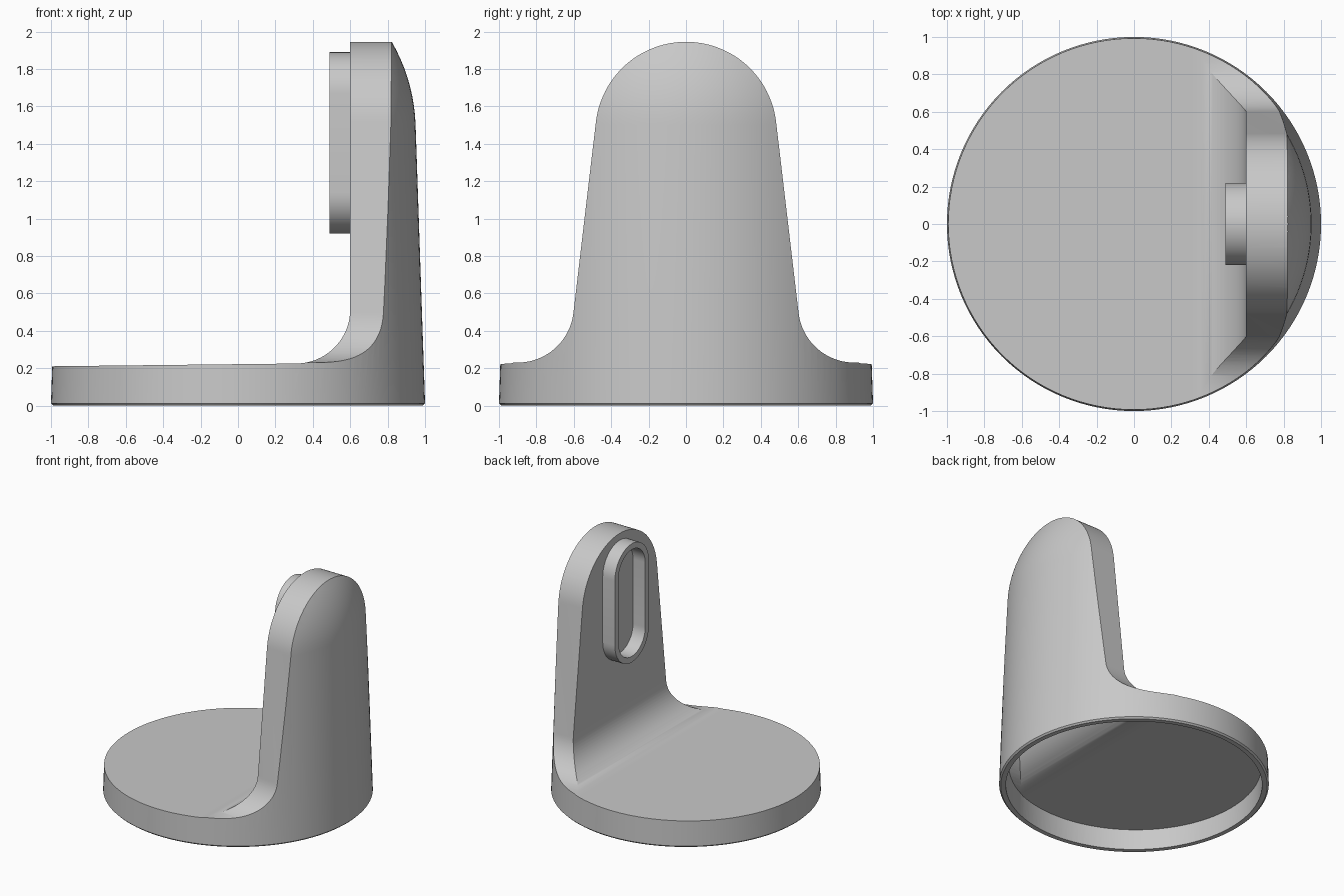
import bpy, bmesh
from math import sin, cos, pi, radians
from mathutils import Vector

cube = bpy.data.objects.get("Cube")
if cube:
    bpy.data.objects.remove(cube, do_unlink=True)

grey = bpy.data.materials.new("light grey")
grey.use_nodes = True
grey.diffuse_color = (0.58, 0.58, 0.58, 1)
grey.node_tree.nodes["Principled BSDF"].inputs["Base Color"].default_value = (0.58, 0.58, 0.58, 1)


def to_object(name, bm):
    bmesh.ops.recalc_face_normals(bm, faces=bm.faces)
    mesh = bpy.data.meshes.new(name)
    bm.to_mesh(mesh)
    bm.free()
    mesh.materials.append(grey)
    obj = bpy.data.objects.new(name, mesh)
    bpy.context.collection.objects.link(obj)
    return obj


def arc(cx, cz, r, start, end, steps=20):
    angles = [radians(start + (end - start) * i / steps) for i in range(steps + 1)]
    return [(cx + r * cos(a), cz + r * sin(a)) for a in angles]


def prism(name, points, axis, low, high):
    """Extrude a 2D outline along the x or y axis."""
    bm = bmesh.new()
    place = (lambda u, v: (low, u, v)) if axis == "x" else (lambda u, v: (u, low, v))
    face = bm.faces.new([bm.verts.new(place(u, v)) for u, v in points])
    new = bmesh.ops.extrude_face_region(bm, geom=[face])["geom"]
    move = Vector((high - low, 0, 0) if axis == "x" else (0, high - low, 0))
    bmesh.ops.translate(bm, vec=move, verts=[g for g in new if isinstance(g, bmesh.types.BMVert)])
    return to_object(name, bm)


def revolve(name, points):
    """Turn an (r, z) profile around the z axis."""
    bm = bmesh.new()
    verts = [bm.verts.new((r, 0, z)) for r, z in points]
    edges = [bm.edges.new(pair) for pair in zip(verts, verts[1:])]
    bmesh.ops.spin(bm, geom=verts + edges, cent=(0, 0, 0), axis=(0, 0, 1),
                   angle=2 * pi, steps=128, use_merge=True)
    bmesh.ops.remove_doubles(bm, verts=bm.verts, dist=0.0001)
    return to_object(name, bm)


def combine(obj, cutter, operation):
    mod = obj.modifiers.new("cut", "BOOLEAN")
    mod.operation, mod.solver, mod.object = operation, "EXACT", cutter
    bpy.context.view_layer.objects.active = obj
    bpy.ops.object.modifier_apply(modifier=mod.name)
    bpy.data.objects.remove(cutter, do_unlink=True)


def stand_shape(name, t, bottom):
    """Round base with an upright back; t shrinks every outer surface."""
    dome = arc(0, 1.469, 0.95 - t, 1.9, 90, 28)
    dome[-1] = (0, dome[-1][1])
    body = revolve(name, [(0, bottom[0][1])] + bottom + dome)
    # Side section: sloping base, fillet, vertical inner wall
    side = [(-1.2, -0.1), (-1.2, 0.208 - t)]
    side += arc(0.31, 0.515, 0.29 + t, -90, 0)
    side += [(0.6 + t, 2.1), (1.2, 2.1), (1.2, -0.1)]
    combine(body, prism("side_section", side, "y", -1.2, 1.2), "INTERSECT")
    # Back section: flared foot, tapering sides, round top
    half = [(1.2, 0.227 - t)] + arc(0.9, 0.53, 0.3 + t, 270, 186.7)
    half += arc(0, 1.46, 0.485 - t, 6.7, 90, 28)
    half[-1] = (0, half[-1][1])
    half = [(1.2, -0.1)] + half
    back = half + [(-y, z) for y, z in reversed(half[:-1])]
    combine(body, prism("back_section", back, "x", -1.3, 1.3), "INTERSECT")
    return body


def pill(name, r, low, high):
    outline = arc(0, 1.67, r, 0, 180, 24) + arc(0, 1.14, r, 180, 360, 24)
    return prism(name, outline, "x", low, high)


# Hollow stand, open underneath
stand = stand_shape("stand", 0, [(0.988, 0), (1.0, 0.012)])
cavity = stand_shape("cavity", 0.05, [(0.952, -0.05)])
combine(stand, cavity, "DIFFERENCE")

# Pill-shaped raised rim on the inner wall
rim = pill("pill_rim", 0.22, 0.49, 0.62)
combine(rim, pill("rim_hole", 0.172, 0.4, 0.8), "DIFFERENCE")

# Smooth curved surfaces, keep edges sharp
for obj in (stand, rim):
    bpy.ops.object.select_all(action="DESELECT")
    obj.select_set(True)
    bpy.context.view_layer.objects.active = obj
    bpy.ops.object.shade_smooth_by_angle(angle=radians(25))
